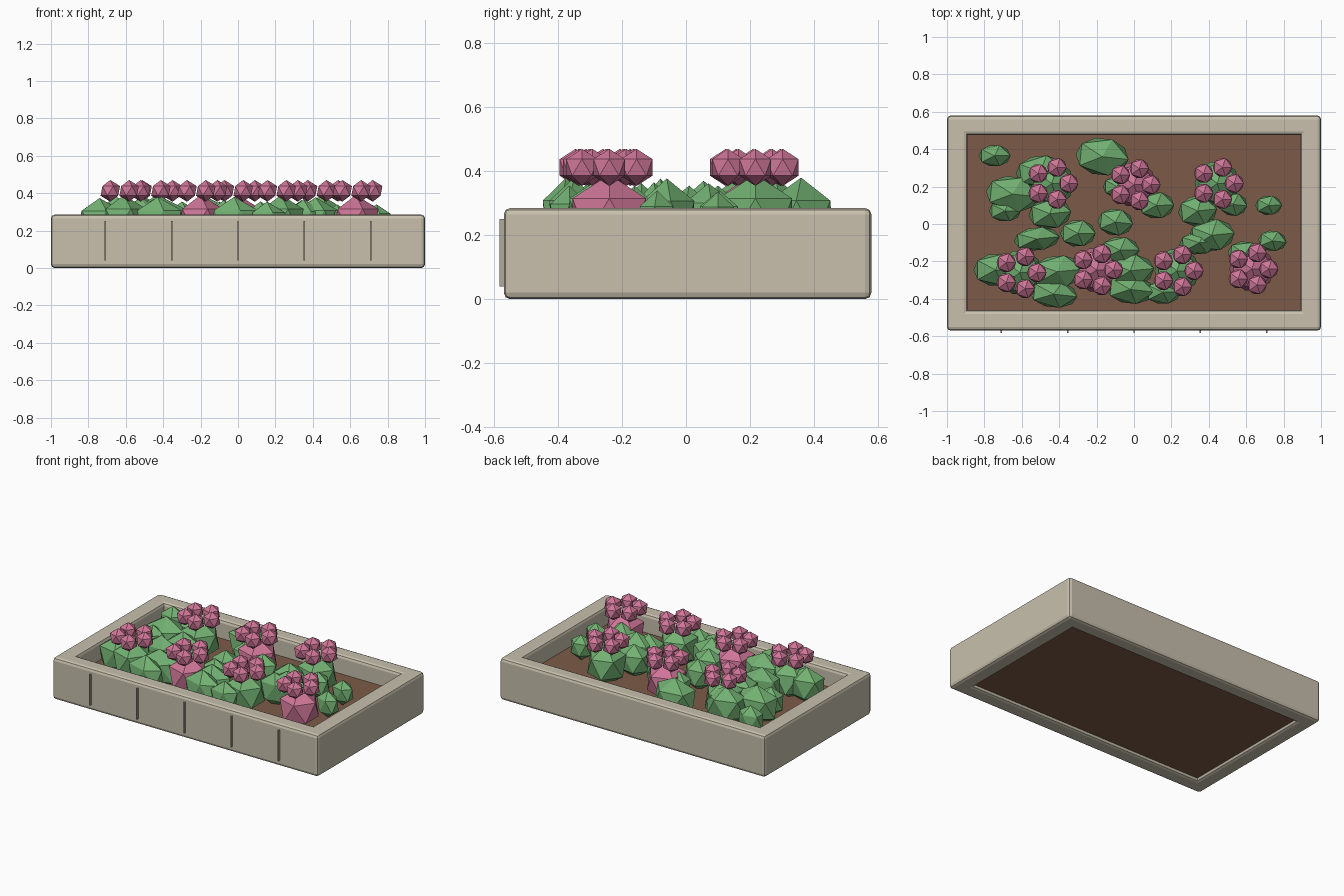
import bpy, bmesh, math
from mathutils import Matrix

if "Cube" in bpy.data.objects:
    bpy.data.objects.remove(bpy.data.objects["Cube"])


def material(name, rgb):
    m = bpy.data.materials.new(name)
    m.diffuse_color = (*rgb, 1)
    m.use_nodes = True
    m.node_tree.nodes["Principled BSDF"].inputs["Base Color"].default_value = m.diffuse_color
    return m


STONE = material("pale stone", (0.58, 0.53, 0.42))
JOINT = material("stone joint", (0.45, 0.41, 0.32))
SOIL = material("brown soil", (0.20, 0.105, 0.065))
GREEN = material("leaf green", (0.17, 0.44, 0.17))
PINK = material("petal pink", (0.62, 0.18, 0.31))


def add_object(name, bm, mat):
    me = bpy.data.meshes.new(name)
    bm.to_mesh(me)
    bm.free()
    me.materials.append(mat)
    ob = bpy.data.objects.new(name, me)
    bpy.context.collection.objects.link(ob)
    return ob


def box(name, x0, x1, y0, y1, z0, z1, mat, bevel=0):
    bm = bmesh.new()
    mtx = (Matrix.Translation(((x0 + x1) / 2, (y0 + y1) / 2, (z0 + z1) / 2))
           @ Matrix.Diagonal((x1 - x0, y1 - y0, z1 - z0, 1)))
    bmesh.ops.create_cube(bm, size=1, matrix=mtx)
    ob = add_object(name, bm, mat)
    if bevel:
        mod = ob.modifiers.new("rounded edges", 'BEVEL')
        mod.width = bevel
        mod.segments = 2
    return ob


def blob(bm, x, y, z, rx, ry, rz, turn=0):
    """Faceted twenty-sided lump."""
    mtx = (Matrix.Translation((x, y, z)) @ Matrix.Rotation(turn, 4, 'Z')
           @ Matrix.Diagonal((rx, ry, rz, 1)))
    bmesh.ops.create_icosphere(bm, subdivisions=1, radius=1, matrix=mtx)


# Stone frame
box("front_wall", -1, 1, -0.57, -0.46, 0, 0.285, STONE, 0.02)
box("back_wall", -1, 1, 0.475, 0.58, 0, 0.285, STONE, 0.02)
for side, x0, x1 in (("left", -1, -0.89), ("right", 0.89, 1)):
    box(side + "_wall", x0, x1, -0.55, 0.56, 0, 0.285, STONE, 0.02)

# Vertical joints on the front wall
for i in range(5):
    x = (i - 2) * 0.355
    box(f"front_joint_{i + 1}", x - 0.004, x + 0.004, -0.584, -0.565, 0.04, 0.25, JOINT)

# Soil bed
box("soil", -0.91, 0.91, -0.48, 0.495, 0.02, 0.16, SOIL)

# Leaf clumps: x, y, half width, half depth
leaves = [
    (-0.745, 0.365, 0.09, 0.06), (-0.50, 0.28, 0.14, 0.09),
    (-0.65, 0.16, 0.15, 0.10), (-0.69, 0.07, 0.09, 0.06),
    (-0.45, 0.055, 0.12, 0.085), (-0.17, 0.36, 0.15, 0.105),
    (-0.30, -0.05, 0.10, 0.075), (-0.52, -0.08, 0.13, 0.065),
    (-0.10, 0.01, 0.10, 0.075), (0.12, 0.10, 0.10, 0.075),
    (0.34, 0.07, 0.11, 0.085), (0.53, 0.105, 0.08, 0.065),
    (0.72, 0.10, 0.075, 0.055), (0.415, -0.06, 0.13, 0.09),
    (0.74, -0.09, 0.08, 0.057), (-0.74, -0.245, 0.125, 0.09),
    (-0.41, -0.255, 0.15, 0.09), (-0.43, -0.375, 0.135, 0.075),
    (-0.075, -0.14, 0.11, 0.075), (-0.02, -0.25, 0.135, 0.09),
    (-0.02, -0.35, 0.135, 0.08), (0.155, -0.365, 0.10, 0.065),
    (0.35, -0.10, 0.115, 0.065), (0.595, -0.16, 0.10, 0.07),
    (-0.09, 0.20, 0.08, 0.06),
]
bm = bmesh.new()
for i, (x, y, rx, ry) in enumerate(leaves):
    rz = min(0.13, 0.03 + 0.75 * rx)
    blob(bm, x, y, 0.25, rx * 1.06, ry * 1.08, rz, 0.12 * math.sin(i * 2.1))
add_object("leaf_clumps", bm, GREEN)

# Flower heads: x, y, base material
flowers = [
    (-0.44, 0.217, GREEN), (0.0, 0.21, PINK), (0.445, 0.217, GREEN),
    (-0.61, -0.26, GREEN), (-0.20, -0.245, PINK), (0.23, -0.25, GREEN),
    (0.63, -0.24, PINK),
]
for n, (x, y, mat) in enumerate(flowers, 1):
    bm = bmesh.new()
    blob(bm, x, y, 0.255, 0.135, 0.135, 0.135)
    add_object(f"flower_base_{n}", bm, mat)
    bm = bmesh.new()
    for k in range(5):
        a = math.tau * k / 5
        blob(bm, x + 0.09 * math.cos(a), y + 0.09 * math.sin(a), 0.412,
             0.058, 0.058, 0.058)
    add_object(f"blossom_{n}", bm, PINK)
